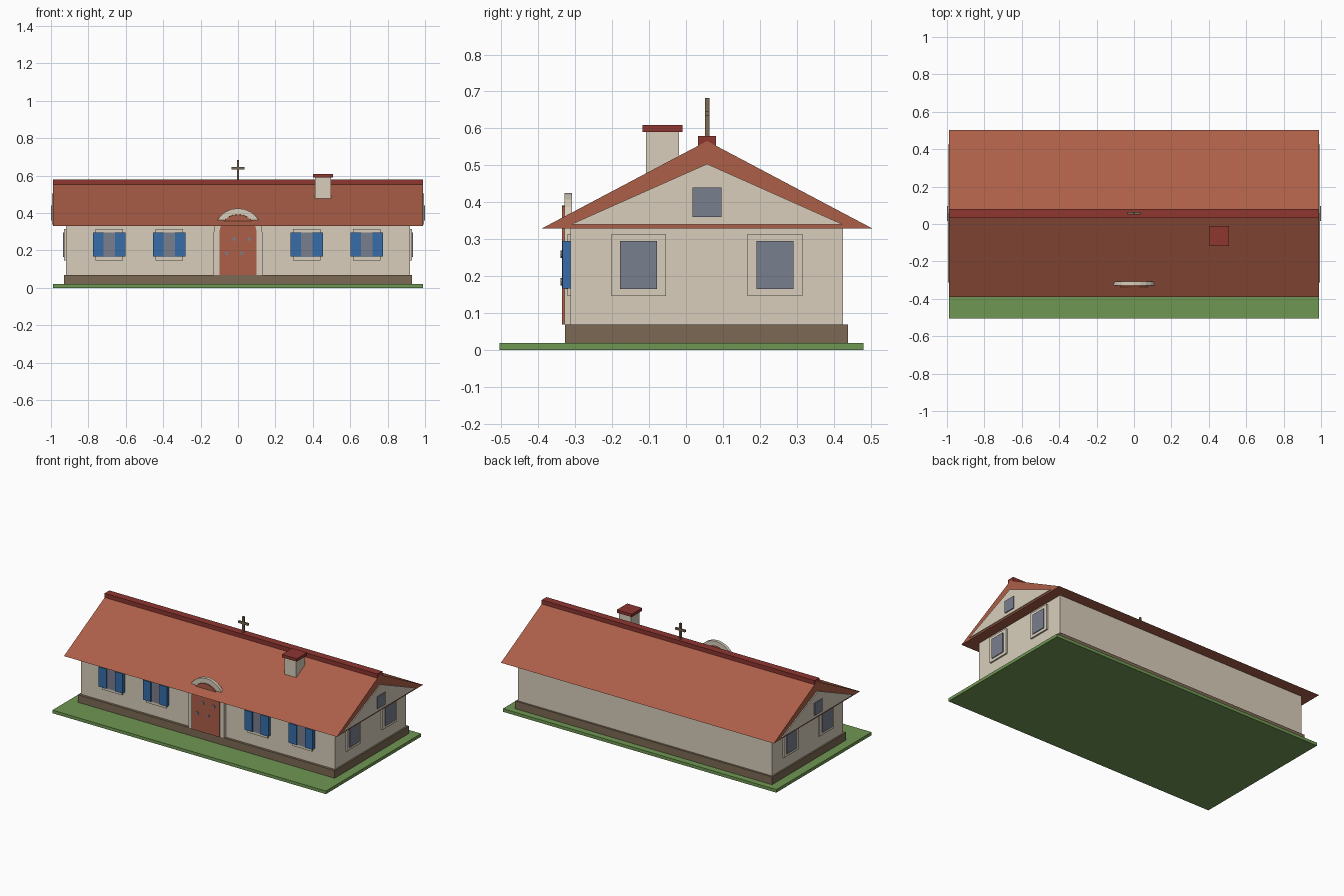
import bpy, bmesh, math

if "Cube" in bpy.data.objects:
    bpy.data.objects.remove(bpy.data.objects["Cube"])


def material(name, r, g, b):
    lin = [((c / 255 + 0.055) / 1.055) ** 2.4 for c in (r, g, b)]
    m = bpy.data.materials.new(name)
    m.diffuse_color = (*lin, 1)
    m.use_nodes = True
    m.node_tree.nodes["Principled BSDF"].inputs["Base Color"].default_value = m.diffuse_color
    return m


CREAM = material("cream plaster", 216, 206, 187)
TILE = material("terracotta", 172, 95, 72)
RIDGE = material("dark red", 142, 54, 48)
GRASS = material("grass green", 111, 151, 82)
BROWN = material("earth brown", 124, 105, 83)
BLUE = material("shutter blue", 54, 109, 168)
GLASS = material("grey glass", 121, 126, 142)


def finish(name, bm, mat):
    bmesh.ops.recalc_face_normals(bm, faces=bm.faces)
    me = bpy.data.meshes.new(name)
    bm.to_mesh(me)
    bm.free()
    me.materials.append(mat)
    ob = bpy.data.objects.new(name, me)
    bpy.context.collection.objects.link(ob)
    return ob


def box(name, x, y, z, mat):
    bm = bmesh.new()
    bmesh.ops.create_cube(bm, size=1)
    for v in bm.verts:
        v.co = [lo + (hi - lo) * (c + 0.5) for c, (lo, hi) in zip(v.co, (x, y, z))]
    return finish(name, bm, mat)


def prism(name, pts, lo, hi, axis, mat):
    """Extrude a 2D outline along x (points are y,z) or y (points are x,z)."""
    bm = bmesh.new()
    place = (lambda p, d: (d, *p)) if axis == "x" else (lambda p, d: (p[0], d, p[1]))
    a = [bm.verts.new(place(p, lo)) for p in pts]
    b = [bm.verts.new(place(p, hi)) for p in pts]
    bm.faces.new(a)
    bm.faces.new(b)
    n = len(pts)
    for i in range(n):
        j = (i + 1) % n
        bm.faces.new((a[i], a[j], b[j], b[i]))
    return finish(name, bm, mat)


def arch(r, zc, n=12):
    return [(r * math.cos(math.pi * i / n), zc + r * math.sin(math.pi * i / n))
            for i in range(n + 1)]


# Ground, plinth and walls
box("lawn", (-0.99, 0.99), (-0.505, 0.48), (0, 0.02), GRASS)
box("plinth", (-0.93, 0.93), (-0.328, 0.438), (0.02, 0.07), BROWN)
box("walls", (-0.92, 0.92), (-0.312, 0.425), (0.07, 0.331), CREAM)

# Roof and ridge
prism("roof", [(-0.389, 0.33), (0.503, 0.33), (0.057, 0.566)], -0.988, 0.988, "x", TILE)
box("ridge_cap", (-0.988, 0.988), (0.032, 0.081), (0.55, 0.58), RIDGE)

# Gable ends with attic and side windows
for s, side in ((-1, "left"), (1, "right")):
    def span(a, b):
        return tuple(sorted((s * a, s * b)))
    prism(side + "_gable", [(-0.312, 0.34), (0.425, 0.34), (0.057, 0.504)],
          *span(0.98, 0.994), "x", CREAM)
    box(side + "_attic_window", span(0.985, 1.0), (0.017, 0.096), (0.36, 0.44), GLASS)
    for yc, tag in ((-0.128, "front"), (0.241, "back")):
        box(f"{side}_{tag}_window_frame", span(0.91, 0.93),
            (yc - 0.074, yc + 0.074), (0.147, 0.315), CREAM)
        box(f"{side}_{tag}_window_glass", span(0.915, 0.935),
            (yc - 0.05, yc + 0.05), (0.165, 0.295), GLASS)

# Front windows with shutters
for i, xc in enumerate((-0.688, -0.367, 0.367, 0.688), 1):
    box(f"front_window_frame_{i}", (xc - 0.073, xc + 0.073), (-0.321, -0.305), (0.147, 0.315), CREAM)
    box(f"front_window_glass_{i}", (xc - 0.05, xc + 0.05), (-0.326, -0.31), (0.165, 0.295), GLASS)
    for s in (-1, 1):
        box(f"shutter_{i}_{'left' if s < 0 else 'right'}",
            tuple(sorted((xc + s * 0.031, xc + s * 0.087))),
            (-0.334, -0.311), (0.167, 0.295), BLUE)

# Arched doorway, door and studs
outer, inner = arch(0.13, 0.295), arch(0.098, 0.295)
prism("door_surround", [(0.13, 0.07)] + outer + [(-0.13, 0.07), (-0.098, 0.07)]
      + inner[::-1] + [(0.098, 0.07)], -0.3285, -0.308, "y", CREAM)
prism("door", [(0.1, 0.07)] + arch(0.1, 0.292) + [(-0.1, 0.07)], -0.336, -0.318, "y", TILE)
for i, (x, z) in enumerate(((-0.02, 0.26), (0.06, 0.26), (-0.06, 0.185), (0.02, 0.185)), 1):
    prism(f"door_stud_{i}", [(x + 0.01 * math.cos(k * math.pi / 4), z + 0.01 * math.sin(k * math.pi / 4))
                             for k in range(8)], -0.34, -0.33, "y", GLASS)

# Chimney
box("chimney", (0.412, 0.497), (-0.108, -0.019), (0.44, 0.592), CREAM)
box("chimney_cap", (0.4, 0.508), (-0.118, -0.01), (0.59, 0.609), RIDGE)

# Roof cross
box("cross_post", (-0.006, 0.006), (0.051, 0.063), (0.56, 0.683), BROWN)
box("cross_bar", (-0.036, 0.036), (0.051, 0.063), (0.634, 0.647), BROWN)
